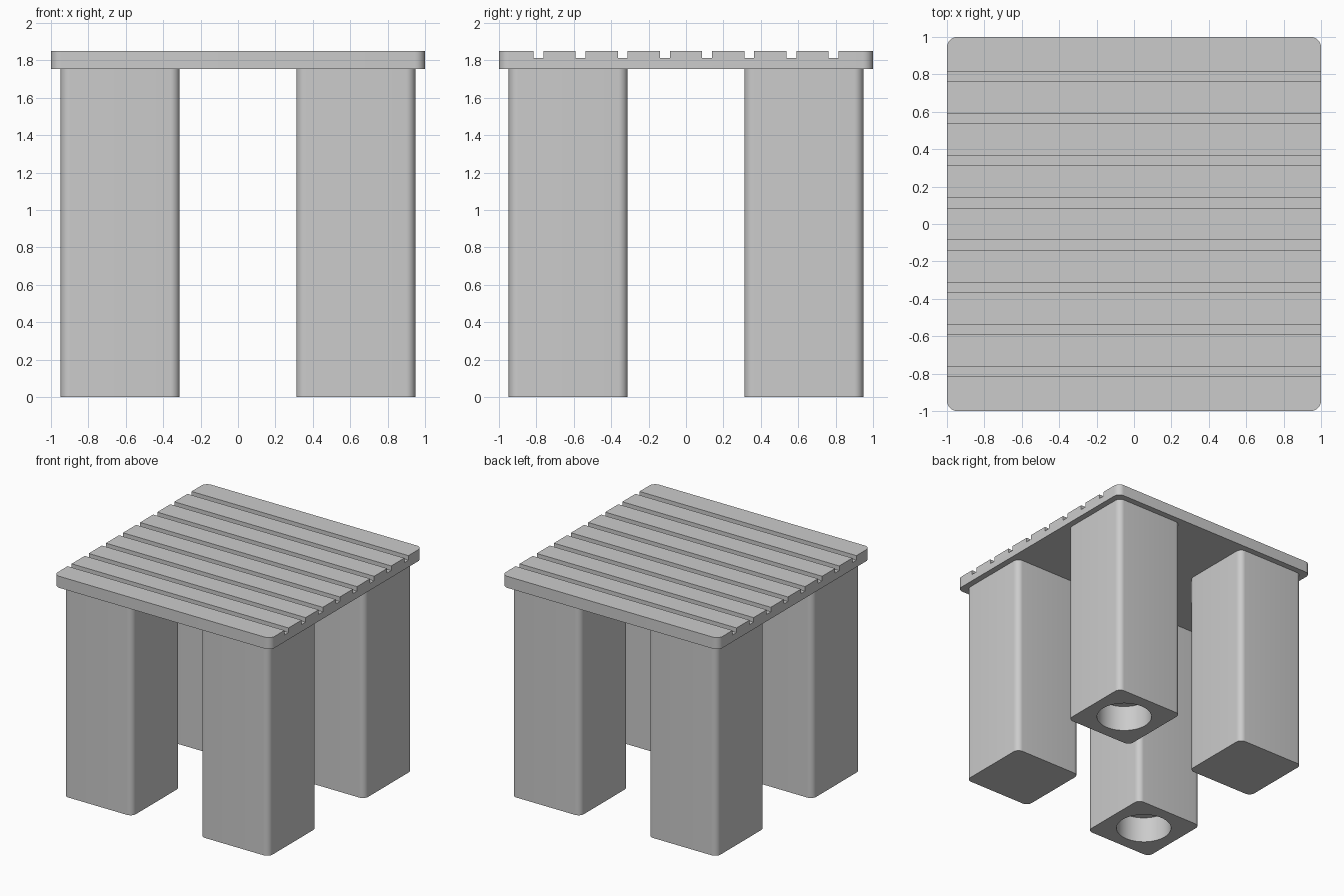
import bpy
import bmesh
from mathutils import Matrix

if "Cube" in bpy.data.objects:
    bpy.data.objects.remove(bpy.data.objects["Cube"], do_unlink=True)

# Dimensions
UNDERSIDE, GROOVE_FLOOR, TOP = 1.755, 1.813, 1.851
LEG_WIDTH, LEG_CENTRE = 0.636, 0.63
HOLE_RADIUS, HOLE_DEPTH = 0.217, 0.22

grey = bpy.data.materials.new("plain grey")
grey.use_nodes = True
grey.diffuse_color = (0.6, 0.6, 0.6, 1)
grey.node_tree.nodes["Principled BSDF"].inputs["Base Color"].default_value = (0.6, 0.6, 0.6, 1)


def make_object(name, bm):
    bmesh.ops.recalc_face_normals(bm, faces=bm.faces)
    mesh = bpy.data.meshes.new(name)
    bm.to_mesh(mesh)
    bm.free()
    mesh.materials.append(grey)
    obj = bpy.data.objects.new(name, mesh)
    bpy.context.collection.objects.link(obj)
    return obj


def select_only(obj):
    bpy.ops.object.select_all(action="DESELECT")
    obj.select_set(True)
    bpy.context.view_layer.objects.active = obj


def smooth(obj):
    select_only(obj)
    bpy.ops.object.shade_smooth_by_angle(angle=0.6)


def round_edges(bm, edges, radius):
    bmesh.ops.bevel(bm, geom=edges, offset=radius, segments=8,
                    profile=0.5, affect="EDGES")


# Grooved top: side profile extruded along x, upright corners rounded
def make_top():
    grooves, pitch, half = 8, 0.2255, 0.0265
    profile = [(-1, UNDERSIDE), (-1, TOP)]
    for i in range(grooves):
        y = (i - (grooves - 1) / 2) * pitch
        profile += [(y - half, TOP), (y - half, GROOVE_FLOOR),
                    (y + half, GROOVE_FLOOR), (y + half, TOP)]
    profile += [(1, TOP), (1, UNDERSIDE)]
    bm = bmesh.new()
    face = bm.faces.new([bm.verts.new((-1, y, z)) for y, z in profile])
    extruded = bmesh.ops.extrude_face_region(bm, geom=[face])["geom"]
    bmesh.ops.translate(bm, vec=(2, 0, 0),
                        verts=[g for g in extruded if isinstance(g, bmesh.types.BMVert)])
    bmesh.ops.recalc_face_normals(bm, faces=bm.faces)
    corners = [e for e in bm.edges
               if all(abs(v.co.y) > 0.99 for v in e.verts)
               and abs(e.verts[0].co.z - e.verts[1].co.z) > 0.01]
    round_edges(bm, corners, 0.055)
    smooth(make_object("grooved_top", bm))


# Square leg with rounded upright edges and an optional blind hole underneath
def make_leg(name, x, y, drilled):
    bm = bmesh.new()
    bmesh.ops.create_cube(bm, size=1, matrix=Matrix.Translation((x, y, UNDERSIDE / 2))
                          @ Matrix.Diagonal((LEG_WIDTH, LEG_WIDTH, UNDERSIDE, 1)))
    uprights = [e for e in bm.edges if abs(e.verts[0].co.z - e.verts[1].co.z) > 1]
    round_edges(bm, uprights, 0.05)
    leg = make_object(name, bm)
    if drilled:
        bm = bmesh.new()
        bmesh.ops.create_cone(bm, cap_ends=True, segments=64, radius1=HOLE_RADIUS,
                              radius2=HOLE_RADIUS, depth=2 * HOLE_DEPTH,
                              matrix=Matrix.Translation((x, y, 0)))
        cutter = make_object("hole_cutter", bm)
        cutter.hide_render = True
        cut = leg.modifiers.new("hole", "BOOLEAN")
        cut.operation = "DIFFERENCE"
        cut.solver = "EXACT"
        cut.object = cutter
        select_only(leg)
        bpy.ops.object.modifier_apply(modifier=cut.name)
        bpy.data.objects.remove(cutter, do_unlink=True)
    smooth(leg)


make_top()
for side, sx in (("left", 1), ("right", -1)):
    for end, sy in (("front", -1), ("back", 1)):
        make_leg(f"{end}_{side}_leg", sx * LEG_CENTRE, sy * LEG_CENTRE, sx == sy)
